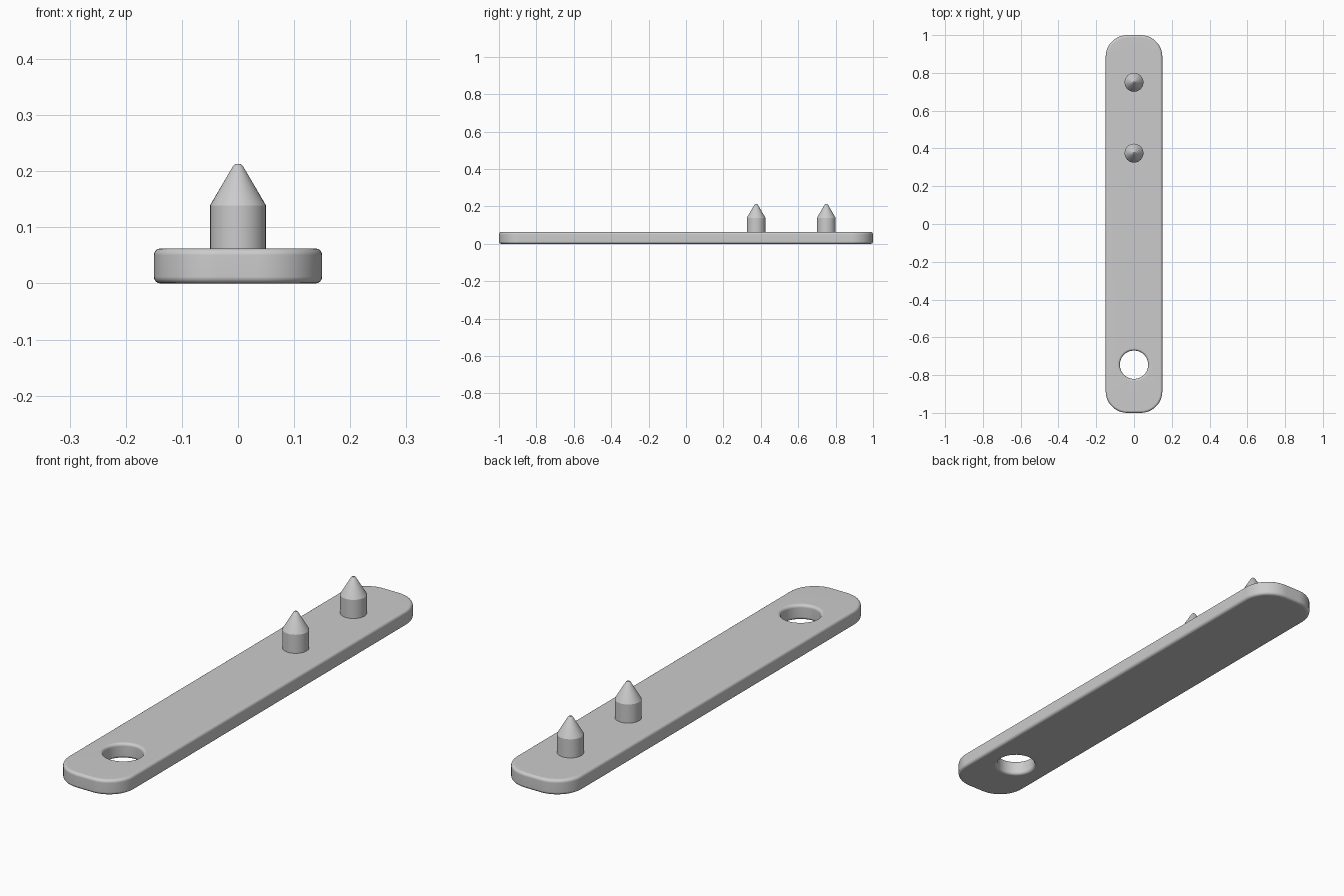
import bpy, bmesh
from math import sin, cos, pi

cube = bpy.data.objects.get("Cube")
if cube:
    bpy.data.objects.remove(cube, do_unlink=True)

grey = bpy.data.materials.new("plain grey")
grey.use_nodes = True
colour = (0.6, 0.6, 0.6, 1)
grey.diffuse_color = colour
grey.node_tree.nodes["Principled BSDF"].inputs["Base Color"].default_value = colour

THICK, HALF_W, HALF_L, CORNER, BEVEL = 0.0625, 0.15, 1.0, 0.115, 0.012
HOLE_R, HOLE_Y = 0.075, -0.745


def finish(name, bm):
    bmesh.ops.recalc_face_normals(bm, faces=bm.faces)
    mesh = bpy.data.meshes.new(name)
    bm.to_mesh(mesh)
    bm.free()
    mesh.materials.append(grey)
    obj = bpy.data.objects.new(name, mesh)
    bpy.context.collection.objects.link(obj)
    bpy.ops.object.select_all(action="DESELECT")
    obj.select_set(True)
    bpy.context.view_layer.objects.active = obj
    bpy.ops.object.shade_smooth_by_angle(angle=pi / 6)
    return obj


def rounded_outline(inset, steps=12):
    points = []
    radius = CORNER - inset
    for quarter, (sx, sy) in enumerate([(1, 1), (-1, 1), (-1, -1), (1, -1)]):
        for i in range(steps + 1):
            a = (quarter + i / steps) * pi / 2
            points.append((sx * (HALF_W - CORNER) + radius * cos(a),
                           sy * (HALF_L - CORNER) + radius * sin(a)))
    return points


def hole_outline(inset, steps=48):
    r = HOLE_R + inset
    return [(r * cos(2 * pi * i / steps), HOLE_Y + r * sin(2 * pi * i / steps))
            for i in range(steps)]


def skin(bm, rings):
    for low, high in zip(rings, rings[1:]):
        for i in range(len(low)):
            j = (i + 1) % len(low)
            bm.faces.new((low[i], low[j], high[j], high[i]))


# Flat bar: rounded rims on the outline and on the hole
SEGMENTS = 4
bottom = [(BEVEL * (1 - sin(a)), BEVEL * (1 - cos(a)))
          for a in (i * pi / 2 / SEGMENTS for i in range(SEGMENTS + 1))]
levels = bottom + [(inset, THICK - z) for inset, z in reversed(bottom)]
bm = bmesh.new()
walls = []
for outline in (rounded_outline, hole_outline):
    rings = [[bm.verts.new((x, y, z)) for x, y in outline(inset)] for inset, z in levels]
    skin(bm, rings)
    walls.append(rings)
for end in (0, -1):
    edges = []
    for rings in walls:
        ring = rings[end]
        edges += [bm.edges.get((ring[i - 1], ring[i])) for i in range(len(ring))]
    bmesh.ops.triangle_fill(bm, edges=edges, use_beauty=True)
bar = finish("bar", bm)
bar.modifiers.new("even shading", "WEIGHTED_NORMAL").keep_sharp = True

# Pointed pegs: a turned profile of radius and height
PEG = [(0.05, THICK - 0.01), (0.05, 0.139), (0.009, 0.209), (0.005, 0.2125)]
for name, y in (("inner_peg", 0.375), ("outer_peg", 0.75)):
    bm = bmesh.new()
    rings = [[bm.verts.new((r * cos(2 * pi * i / 32), y + r * sin(2 * pi * i / 32), z))
              for i in range(32)] for r, z in PEG]
    skin(bm, rings)
    bm.faces.new(rings[0])
    bm.faces.new(rings[-1])
    finish(name, bm)
